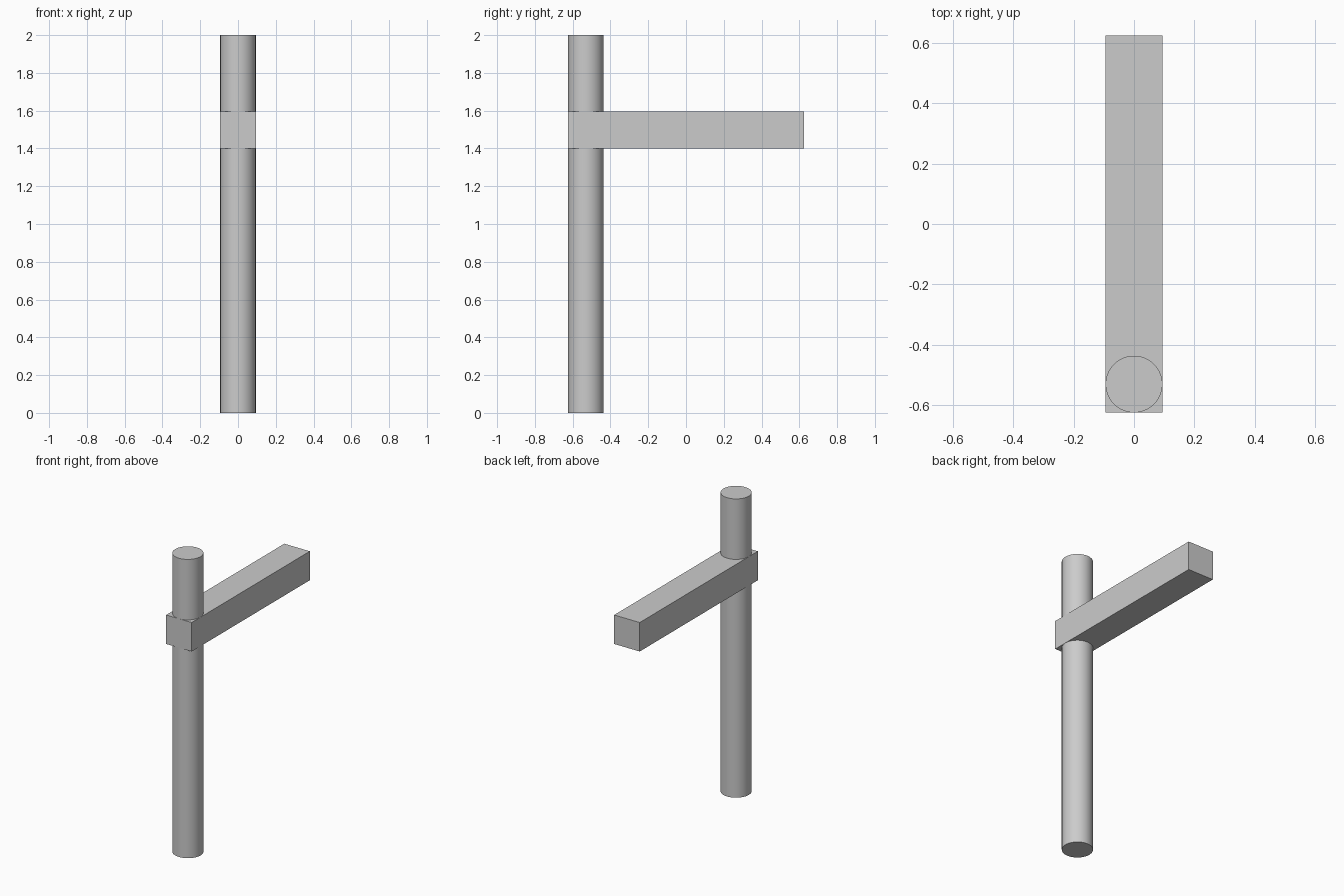
import bpy
import math

cube = bpy.data.objects.get("Cube")
if cube:
    bpy.data.objects.remove(cube, do_unlink=True)

grey = bpy.data.materials.new("light_grey")
grey.use_nodes = True
colour = (0.6, 0.6, 0.6, 1)
grey.diffuse_color = colour
grey.node_tree.nodes["Principled BSDF"].inputs["Base Color"].default_value = colour

HALF_WIDTH = 0.094
FRONT, BACK = -0.624, 0.624


def finish(name):
    obj = bpy.context.object
    obj.name = name
    obj.data.materials.append(grey)
    return obj


# Round upright post, flush with the front of the arm
bpy.ops.mesh.primitive_cylinder_add(
    vertices=64, radius=HALF_WIDTH, depth=2, location=(0, FRONT + HALF_WIDTH, 1))
finish("post")
bpy.ops.object.shade_smooth_by_angle(angle=math.radians(30))

# Square arm reaching backwards from the post
bpy.ops.mesh.primitive_cube_add(size=1, location=(0, (FRONT + BACK) / 2, 1.498))
arm = finish("arm")
arm.scale = (2 * HALF_WIDTH + 0.001, BACK - FRONT + 0.001, 0.194)
bpy.ops.object.transform_apply(location=False, rotation=False, scale=True)
